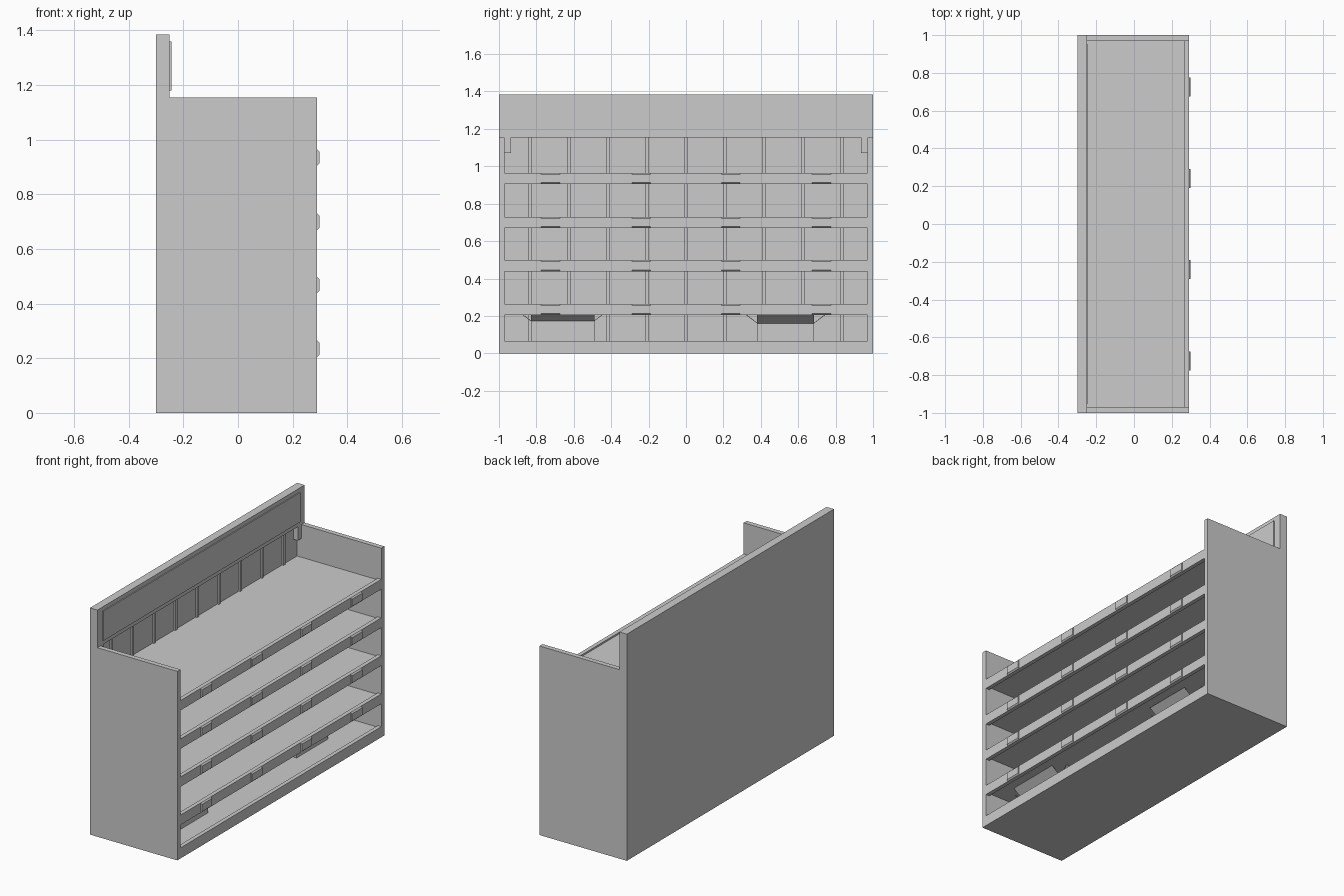
import bpy, bmesh

if "Cube" in bpy.data.objects:
    bpy.data.objects.remove(bpy.data.objects["Cube"])


def make_object(name, bm):
    mesh = bpy.data.meshes.new(name)
    bmesh.ops.recalc_face_normals(bm, faces=bm.faces)
    bm.to_mesh(mesh)
    bm.free()
    obj = bpy.data.objects.new(name, mesh)
    bpy.context.collection.objects.link(obj)
    return obj


def block(name, x0, x1, y0, y1, z0, z1):
    bm = bmesh.new()
    bmesh.ops.create_cube(bm, size=1)
    for v in bm.verts:
        v.co = ((x0 + x1) / 2 + v.co.x * (x1 - x0),
                (y0 + y1) / 2 + v.co.y * (y1 - y0),
                (z0 + z1) / 2 + v.co.z * (z1 - z0))
    return make_object(name, bm)


def extrude_y(name, profile, y0, y1):
    # Sweep a closed x-z profile along y
    bm = bmesh.new()
    a = [bm.verts.new((x, y0, z)) for x, z in profile]
    b = [bm.verts.new((x, y1, z)) for x, z in profile]
    bm.faces.new(a)
    bm.faces.new(b[::-1])
    n = len(profile)
    for i in range(n):
        j = (i + 1) % n
        bm.faces.new((a[i], b[i], b[j], a[j]))
    return make_object(name, bm)


def open_carton(name, x0, x1, y0, y1, z0, z1, flap=0.065):
    # Open-topped box with four flaps leaning outwards
    bm = bmesh.new()
    corners = [(x0, y0), (x1, y0), (x1, y1), (x0, y1)]
    outward = [(0, -1), (1, 0), (0, 1), (-1, 0)]
    low = [bm.verts.new((x, y, z0)) for x, y in corners]
    top = [bm.verts.new((x, y, z1)) for x, y in corners]
    bm.faces.new(low[::-1])
    for i, (dx, dy) in enumerate(outward):
        j = (i + 1) % 4
        bm.faces.new((low[i], low[j], top[j], top[i]))
        tips = [bm.verts.new((corners[k][0] + dx * flap,
                              corners[k][1] + dy * flap,
                              z1 + flap * 0.75)) for k in (j, i)]
        bm.faces.new((top[i], top[j], tips[0], tips[1]))
    obj = make_object(name, bm)
    mod = obj.modifiers.new("card_thickness", "SOLIDIFY")
    mod.thickness = 0.004
    return obj


BACK, FRONT, INNER = -0.30, 0.29, 0.97

# Back wall with overhanging header and its raised sign panel
block("back_panel", BACK, -0.28, -INNER, INNER, 0, 1.16)
block("header", BACK, -0.25, -1, 1, 1.155, 1.385)
block("header_sign", -0.25, -0.244, -0.95, 0.95, 1.18, 1.36)

# Side walls and header brackets
for label, s in (("left", -1), ("right", 1)):
    ya, yb = sorted((s * INNER, s * 1.0))
    block(label + "_side_panel", BACK, FRONT, ya, yb, 0, 1.155)
    ya, yb = sorted((s * 0.935, s * INNER))
    block(label + "_header_bracket", -0.28, -0.25, ya, yb, 1.07, 1.155)

# Vertical battens on the back wall
for i in range(9):
    y = (i - 4) * 0.2085
    block("back_batten", -0.28, -0.27, y - 0.008, y + 0.008, 0.04, 1.155)

# Base tray
block("base", -0.28, FRONT, -INNER, INNER, 0, 0.055)
block("base_lip", 0.265, FRONT, -INNER, INNER, 0.055, 0.065)

# Shelves with front lips and clip-on price holders
for z in (0.205, 0.438, 0.67, 0.905):
    block("shelf", -0.28, 0.265, -INNER, INNER, z + 0.015, z + 0.05)
    block("shelf_lip", 0.265, FRONT, -INNER, INNER, z, z + 0.06)
    tag = [(FRONT, z), (0.298, z + 0.008), (0.298, z + 0.052), (FRONT, z + 0.06)]
    for y in (-0.725, -0.24, 0.24, 0.725):
        extrude_y("price_holder", tag, y - 0.05, y + 0.05)

# Open cartons on the base
open_carton("left_carton", -0.12, 0.14, -0.83, -0.49, 0.056, 0.172, 0.06)
open_carton("right_carton", -0.12, 0.13, 0.38, 0.685, 0.056, 0.16, 0.07)
